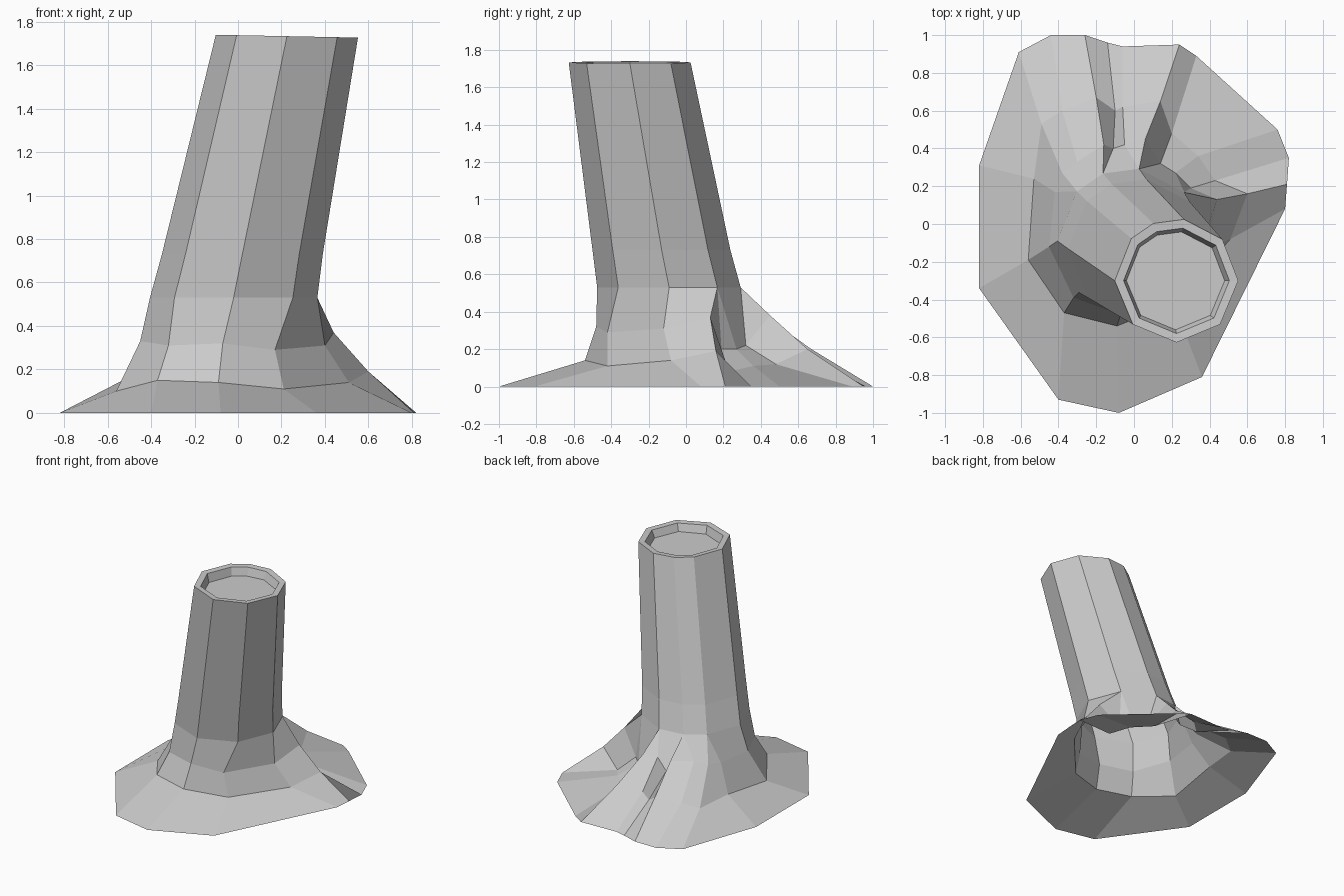
import bpy
import bmesh
from math import cos, sin, radians
from mathutils import Vector

default_cube = bpy.data.objects.get("Cube")
if default_cube:
    bpy.data.objects.remove(default_cube, do_unlink=True)

# One grey for the whole stump
grey = bpy.data.materials.new("stump grey")
grey.use_nodes = True
grey_value = (0.6, 0.6, 0.6, 1)
grey.diffuse_color = grey_value
grey.node_tree.nodes["Principled BSDF"].inputs["Base Color"].default_value = grey_value

# Directions of the trunk edges, seen from above
EDGE_ANGLES = [180, 225, 270, 315, 360, 402, 443, 472, 497]

stump_mesh = bmesh.new()


def add_ring(centre_x, centre_y, height, radius, tilt=0.0):
    """Add one trunk cross-section, tilted down towards +x."""
    ring = []
    for angle in EDGE_ANGLES:
        offset_x = radius * cos(radians(angle))
        offset_y = radius * sin(radians(angle))
        position = Vector((centre_x + offset_x, centre_y + offset_y, height - tilt * offset_x))
        ring.append(stump_mesh.verts.new(position))
    return ring


def add_face(*corners):
    """Add a face, dropping repeated corners so that quads may become triangles."""
    unique = list(dict.fromkeys(corners))
    if len(unique) > 2:
        stump_mesh.faces.new(unique)


def bridge(upper, lower):
    """Join two closed loops of equal length."""
    count = len(upper)
    for i in range(count):
        j = (i + 1) % count
        add_face(upper[i], lower[i], lower[j], upper[j])


# Leaning trunk with a recessed cut top
recess_floor = add_ring(0.22, -0.3, 1.67, 0.26)
recess_rim = add_ring(0.225, -0.3, 1.73, 0.28, tilt=0.02)
trunk_top = add_ring(0.225, -0.3, 1.733, 0.327, tilt=0.02)
trunk_waist = add_ring(0.02, -0.13, 0.73, 0.37)
trunk_foot = add_ring(-0.02, -0.09, 0.53, 0.385)

stump_mesh.faces.new(recess_floor)
trunk_rings = [recess_floor, recess_rim, trunk_top, trunk_waist, trunk_foot]
for upper, lower in zip(trunk_rings, trunk_rings[1:]):
    bridge(upper, lower)


# Each spoke runs from a trunk edge over a shoulder and a toe to the ground
shoulders, toes, ground, parents = [], [], [], []


def add_spoke(trunk_edge, shoulder, toe, end):
    parents.append(trunk_foot[trunk_edge])
    shoulders.append(stump_mesh.verts.new(shoulder))
    toes.append(stump_mesh.verts.new(toe))
    ground.append(stump_mesh.verts.new((*end, 0)))


# Flared front and sides
add_spoke(0, (-.45, -.12, .33), (-.56, -.19, .10), (-.82, -.34))
add_spoke(1, (-.32, -.39, .31), (-.37, -.47, .15), (-.40, -.93))
add_spoke(2, (-.07, -.48, .32), (-.09, -.54, .14), (-.08, -1.0))
add_spoke(3, (.17, -.42, .29), (.21, -.42, .11), (.36, -.81))
add_spoke(4, (.40, -.12, .31), (.51, -.08, .14), (.80, .08))
# Side root and the hollow behind it
add_spoke(5, (.44, .13, .37), (.60, .16, .19), (.81, .21))
add_spoke(5, (.30, .19, .20), (.43, .23, .08), (.82, .35))
add_spoke(5, (.22, .27, .20), (.34, .36, .11), (.76, .50))
add_spoke(6, (.14, .32, .22), (.20, .48, .12), (.33, .89))
# Middle back root
add_spoke(6, (.06, .45, .38), (.14, .65, .20), (.24, .95))
add_spoke(6, (-.05, .42, .38), (-.06, .62, .19), (-.06, .94))
# Narrow hollow between the back roots
add_spoke(7, (-.11, .40, .28), (-.10, .60, .13), (-.14, .96))
# Broad back root
add_spoke(7, (-.16, .42, .38), (-.20, .67, .20), (-.26, 1.0))
add_spoke(7, (-.30, .33, .38), (-.38, .60, .18), (-.44, 1.0))
add_spoke(8, (-.38, .27, .36), (-.49, .53, .14), (-.61, .91))
add_spoke(8, (-.42, .17, .34), (-.53, .24, .15), (-.82, .31))

bridge(parents, shoulders)
bridge(shoulders, toes)
bridge(toes, ground)

bmesh.ops.recalc_face_normals(stump_mesh, faces=stump_mesh.faces[:])

mesh_data = bpy.data.meshes.new("tree_stump")
stump_mesh.to_mesh(mesh_data)
stump_mesh.free()
mesh_data.materials.append(grey)
tree_stump = bpy.data.objects.new("tree_stump", mesh_data)
bpy.context.collection.objects.link(tree_stump)
